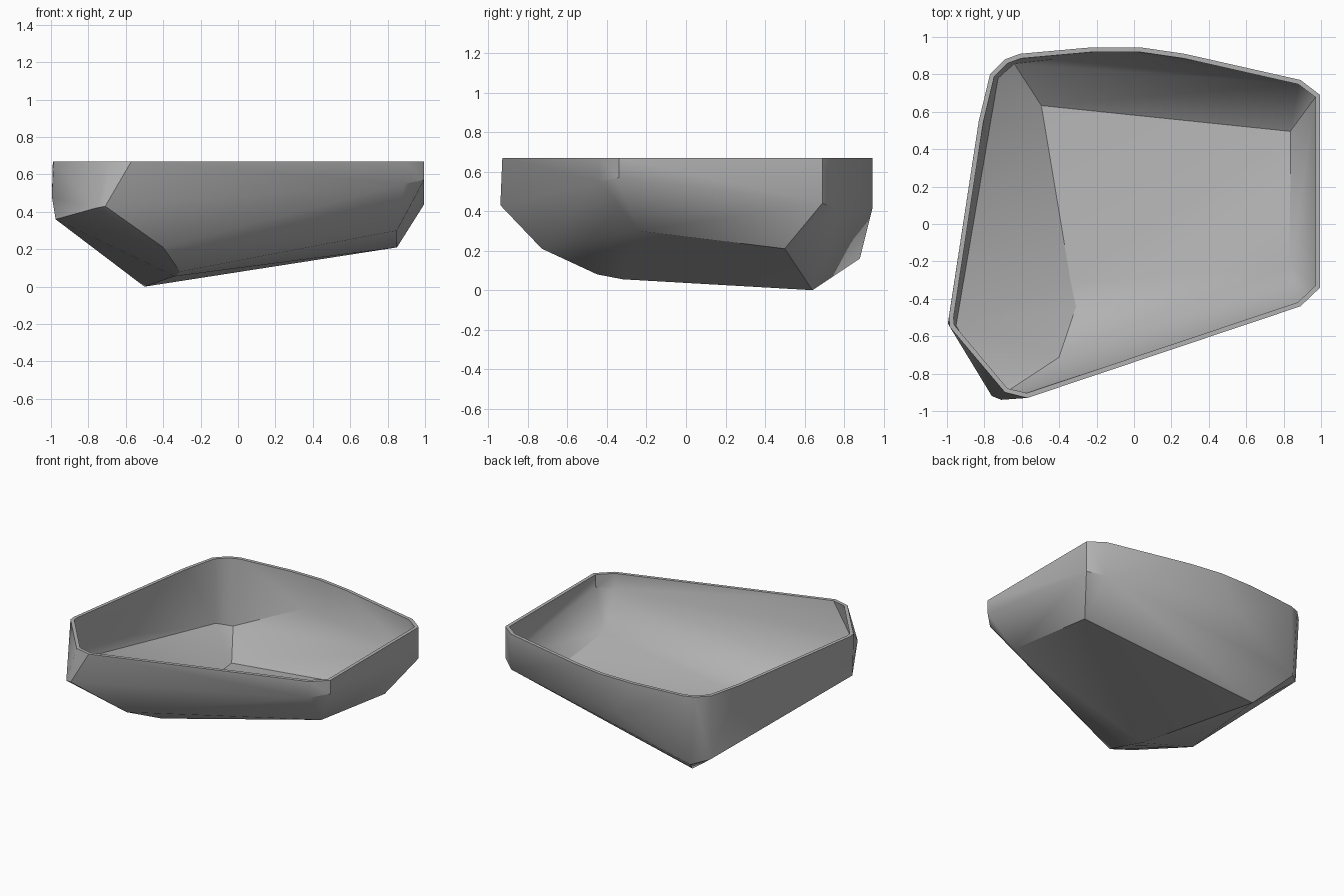
import bpy
import bmesh
import math

cube = bpy.data.objects.get("Cube")
if cube:
    bpy.data.objects.remove(cube, do_unlink=True)

grey = bpy.data.materials.new("plain grey")
grey.use_nodes = True
colour = (0.45, 0.45, 0.45, 1)
grey.diffuse_color = colour
grey.node_tree.nodes["Principled BSDF"].inputs["Base Color"].default_value = colour

RIM_Z = 0.67
WALL = 0.025

# Outline of the open rim
rim = [(-.77, .80), (-.69, .88), (-.61, .91), (-.22, .945), (.03, .945),
       (.27, .91), (.89, .77), (.995, .69), (.995, -.34), (.89, -.44),
       (-.57, -.93), (-.69, -.90), (-.82, -.74), (-.985, -.55),
       (-.99, -.5), (-.83, .55)]

# Corners where the upright walls turn inward
belt = [(-.75, .79, .19), (-.65, .88, .16), (-.10, .945, .42),
        (.89, .77, .41), (.995, .69, .44), (.995, -.34, .57),
        (.89, -.44, .55), (-.71, -.94, .43), (-.76, -.92, .42),
        (-.975, -.55, .36), (-.995, -.53, .48)]

# Corners of the sloping floor
floor = [(-.50, .64, 0), (.85, .50, .21), (.85, -.24, .30),
         (-.31, -.45, .08), (-.34, -.32, .055), (-.40, -.73, .21)]

# Wrap the corners in a faceted shell and open the top
bm = bmesh.new()
for p in [(x, y, RIM_Z) for x, y in rim] + belt + floor:
    bm.verts.new(p)
hull = bmesh.ops.convex_hull(bm, input=bm.verts)
loose = [v for v in bm.verts if not v.link_faces]
bmesh.ops.delete(bm, geom=loose, context='VERTS')
lid = [f for f in bm.faces if all(v.co.z > RIM_Z - .001 for v in f.verts)]
bmesh.ops.delete(bm, geom=lid, context='FACES')
bmesh.ops.dissolve_limit(bm, angle_limit=math.radians(1),
                         verts=bm.verts, edges=bm.edges)
bmesh.ops.recalc_face_normals(bm, faces=bm.faces)

mesh = bpy.data.meshes.new("faceted_bowl")
bm.to_mesh(mesh)
bm.free()
mesh.materials.append(grey)
bowl = bpy.data.objects.new("faceted_bowl", mesh)
bpy.context.collection.objects.link(bowl)

bpy.context.view_layer.objects.active = bowl
bowl.select_set(True)

# Thin wall, grown inward
shell = bowl.modifiers.new("wall", 'SOLIDIFY')
shell.thickness = WALL
shell.offset = -1 if sum(p.normal.dot(p.center - p.center * 0.5)
                         for p in mesh.polygons) > 0 else 1
shell.use_even_offset = True
bpy.ops.object.modifier_apply(modifier=shell.name)

# Level the rim
for v in bowl.data.vertices:
    if v.co.z > RIM_Z - WALL:
        v.co.z = RIM_Z

bpy.ops.object.shade_smooth_by_angle(angle=math.radians(32))
